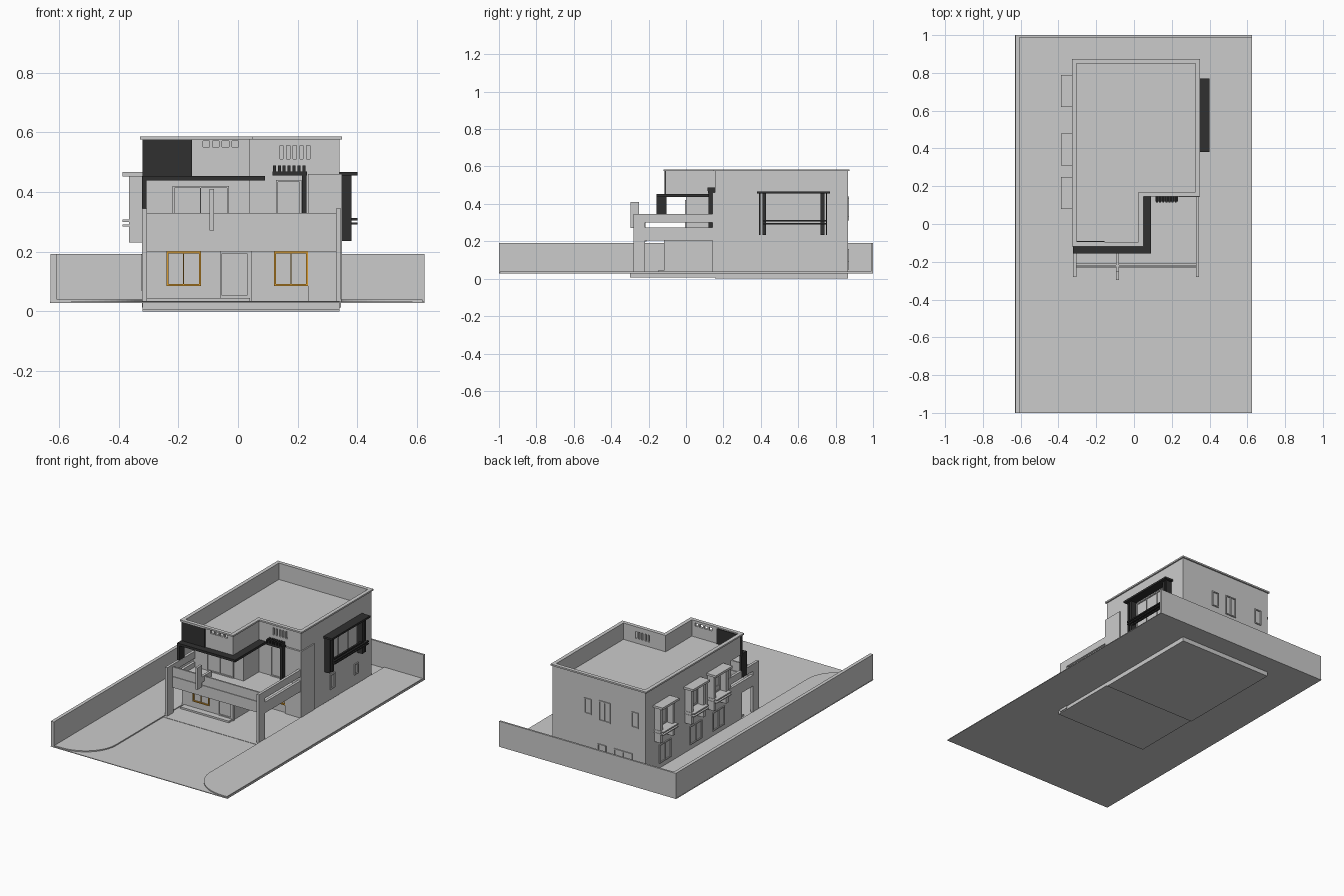
import bpy, bmesh, math

if "Cube" in bpy.data.objects:
    bpy.data.objects.remove(bpy.data.objects["Cube"])


def material(name, rgb):
    m = bpy.data.materials.new(name)
    m.diffuse_color = (*rgb, 1)
    m.use_nodes = True
    m.node_tree.nodes["Principled BSDF"].inputs["Base Color"].default_value = m.diffuse_color
    return m


DARK = material("dark_trim", (0.03, 0.03, 0.03))
ORANGE = material("orange_frame", (0.7, 0.33, 0.03))


def finish(name, bm, mat=None):
    bmesh.ops.recalc_face_normals(bm, faces=bm.faces)
    me = bpy.data.meshes.new(name)
    bm.to_mesh(me)
    bm.free()
    ob = bpy.data.objects.new(name, me)
    bpy.context.collection.objects.link(ob)
    if mat:
        me.materials.append(mat)
    return ob


def add_box(bm, x0, x1, y0, y1, z0, z1):
    vs = bmesh.ops.create_cube(bm, size=1)["verts"]
    for v in vs:
        v.co = (x0 + (v.co.x + .5) * (x1 - x0), y0 + (v.co.y + .5) * (y1 - y0),
                z0 + (v.co.z + .5) * (z1 - z0))


def boxes(name, dims, mat=None):
    bm = bmesh.new()
    for d in dims:
        add_box(bm, *d)
    return finish(name, bm, mat)


def prism(name, pts, z0, z1, mat=None):
    bm = bmesh.new()
    f = bm.faces.new([bm.verts.new((x, y, z0)) for x, y in pts])
    top = bmesh.ops.extrude_face_region(bm, geom=[f])["geom"]
    for v in top:
        if isinstance(v, bmesh.types.BMVert):
            v.co.z = z1
    return finish(name, bm, mat)


def plan(d):
    # L-shaped house outline, grown by d
    return [(-.32 - d, -.11 - d), (.04 + d, -.11 - d), (.04 + d, .155 - d),
            (.34 + d, .155 - d), (.34 + d, .865 + d), (-.32 - d, .865 + d)]


def ring(name, d_out, d_in, z0, z1):
    bm = bmesh.new()
    L = [[bm.verts.new((x, y, z)) for x, y in plan(d)]
         for d, z in ((d_out, z0), (d_out, z1), (d_in, z1), (d_in, z0))]
    for k in range(4):
        a, b = L[k], L[(k + 1) % 4]
        for i in range(6):
            j = (i + 1) % 6
            bm.faces.new((a[i], a[j], b[j], b[i]))
    return finish(name, bm)


def window(name, axis, wall, c, w, z0, z1, mat=None, t=.006, b=.007, mullions=1):
    # frame on a wall: axis is the wall normal, c the centre along the wall
    bars = [(c - w / 2, c - w / 2 + b, z0, z1), (c + w / 2 - b, c + w / 2, z0, z1),
            (c - w / 2, c + w / 2, z0, z0 + b), (c - w / 2, c + w / 2, z1 - b, z1)]
    for i in range(mullions):
        m = c - w / 2 + w * (i + 1) / (mullions + 1)
        bars.append((m - b / 4, m + b / 4, z0, z1))
    dims = []
    for a0, a1, h0, h1 in bars:
        if axis == "y":
            dims.append((a0, a1, wall - t, wall + t, h0, h1))
        else:
            dims.append((wall - t, wall + t, a0, a1, h0, h1))
    return boxes(name, dims, mat)


# Plot, lawns and boundary walls
boxes("ground", [(-.63, .625, -1, 1, .028, .032)])
for side, name in ((-1, "left_lawn"), (1, "right_lawn")):
    inner, outer = (.32, .607) if side < 0 else (.345, .618)
    cx = inner + .24
    arc = [(side * (cx - .24 * math.cos(t)), -.775 - .22 * math.sin(t))
           for t in [math.pi / 2 * i / 16 for i in range(17)]]
    prism(name, arc + [(side * outer, -.995), (side * outer, .988), (side * inner, .988)],
          .03, .039)
boxes("boundary_wall_left", [(-.628, -.606, -1, 1, .032, .192)])
boxes("boundary_wall_back", [(-.628, .625, .988, 1, .032, .192)])

# House volumes
boxes("rear_body", [(-.32, .34, .155, .865, 0, .48)])
boxes("ground_floor_front", [(-.32, .04, -.11, .155, .008, .21)])
boxes("upper_floor_front", [(-.32, .04, 0, .155, .2, .48)])
boxes("upper_overhang", [(-.32, .04, -.11, .155, .45, .48)])
boxes("side_tower", [(.235, .348, .143, .28, .032, .46)])
boxes("corner_pillar", [(.03, .046, -.118, -.1, .03, .205)])
parapet = ring("roof_parapet", 0, -.015, .45, .575)
ring("roof_cap", .009, -.015, .575, .585)

# Vent holes through the parapet
holes = [(x, x + .022, -.13, -.08, .55, .57) for x in (-.117, -.085, -.053, -.02)]
holes += [(.14 + .0225 * i, .151 + .0225 * i, .12, .19, .51, .555) for i in range(5)]
cutter = boxes("vent_cutter", holes)
cutter.hide_render = True
cutter.hide_set(True)
mod = parapet.modifiers.new("vents", "BOOLEAN")
mod.object = cutter
mod.solver = "EXACT"

# Porch base and terrace
boxes("porch_base", [(-.32, .34, -.3, .155, .006, .034)])
boxes("porch_step", [(-.305, .04, -.15, -.1, .034, .045)])
boxes("terrace_floor", [(-.305, .33, -.225, .16, .205, .245)])
boxes("terrace_front_beam", [(-.305, .33, -.23, -.21, .2, .27)])
boxes("terrace_front_panel", [(-.305, .33, -.226, -.216, .27, .33)])
for name, x0, x1 in (("left", -.322, -.305), ("right", .328, .345)):
    boxes(name + "_porch_column", [(x0, x1, -.28, -.22, .012, .345)])
    boxes(name + "_terrace_side", [(x0, x1, -.22, .155, .205, .275),
                                   (x0, x1, -.22, .155, .3, .345)])
boxes("terrace_fin", [(-.095, -.08, -.297, -.25, .27, .41),
                      (-.095, -.08, -.25, -.15, .3, .335)])

# Dark front trim: panel, bent canopy, post
boxes("dark_front_panel", [(-.32, -.155, -.116, -.09, .452, .578)], DARK)
prism("dark_canopy", [(-.322, -.157), (.09, -.157), (.09, .155), (.042, .155),
                      (.042, -.109), (-.322, -.109)], .438, .453, DARK)
boxes("dark_canopy_post", [(-.322, -.306, -.157, -.105, .3, .438)], DARK)

# Dark door surround with slats
boxes("door_canopy", [(.115, .232, .118, .156, .455, .468)] +
      [(.117 + .0165 * i, .127 + .0165 * i, .115, .156, .468, .488) for i in range(7)], DARK)
boxes("door_canopy_post", [(.214, .23, .12, .148, .245, .455)], DARK)

# Dark surround on the right wall
boxes("right_window_hood", [(.34, .4, .38, .77, .455, .467)], DARK)
boxes("right_window_posts", [(.34, .38, y, y + w, .235, .455) for y, w in
                             ((.39, .007), (.41, .018), (.718, .022), (.748, .007))], DARK)
boxes("right_window_rails", [(x, x + .012, .41, .755, z, z + .008)
                             for z in (.29, .305) for x in (.365, .388)]
      + [(.34, .4, y, y + .012, z, z + .008) for z in (.29, .305) for y in (.415, .73)], DARK)

# Three window surrounds on the left wall
for i, y in enumerate((.08, .31, .62)):
    boxes(f"left_bay_{i + 1}", [
        (-.387, -.32, y, y + .17, .452, .466),
        (-.365, -.32, y + .012, y + .034, .23, .452),
        (-.365, -.32, y + .136, y + .158, .23, .452),
        (-.387, -.32, y + .01, y + .16, .3, .308),
        (-.387, -.32, y + .01, y + .16, .284, .29)])
    window(f"left_bay_window_{i + 1}", "x", -.32, y + .085, .1, .31, .44)
    window(f"left_lower_window_{i + 1}", "x", -.32, y + .05, .12, .07, .19)

# Front windows and doors
window("front_left_window", "y", -.112, -.182, .115, .085, .2, ORANGE)
window("front_right_window", "y", .15, .178, .115, .085, .2, ORANGE)
window("front_door", "y", -.11, -.01, .1, .045, .2, mullions=0)
window("terrace_sliding_door", "y", 0, -.125, .19, .245, .42)
window("terrace_door", "y", .155, .17, .085, .245, .44, mullions=0)

# Right and back windows
window("right_upper_window", "x", .34, .575, .29, .25, .445, mullions=2)
window("right_lower_window_1", "x", .34, .47, .05, .1, .195, mullions=0)
window("right_lower_window_2", "x", .34, .71, .04, .1, .17, mullions=0)
for i, (x, w, z0, z1) in enumerate(((.09, .05, .33, .43), (-.03, .08, .31, .44),
                                    (-.245, .05, .33, .43), (-.01, .06, .09, .16),
                                    (-.16, .13, .05, .16))):
    window(f"back_window_{i + 1}", "y", .865, x, w, z0, z1, mullions=int(w > .07))
